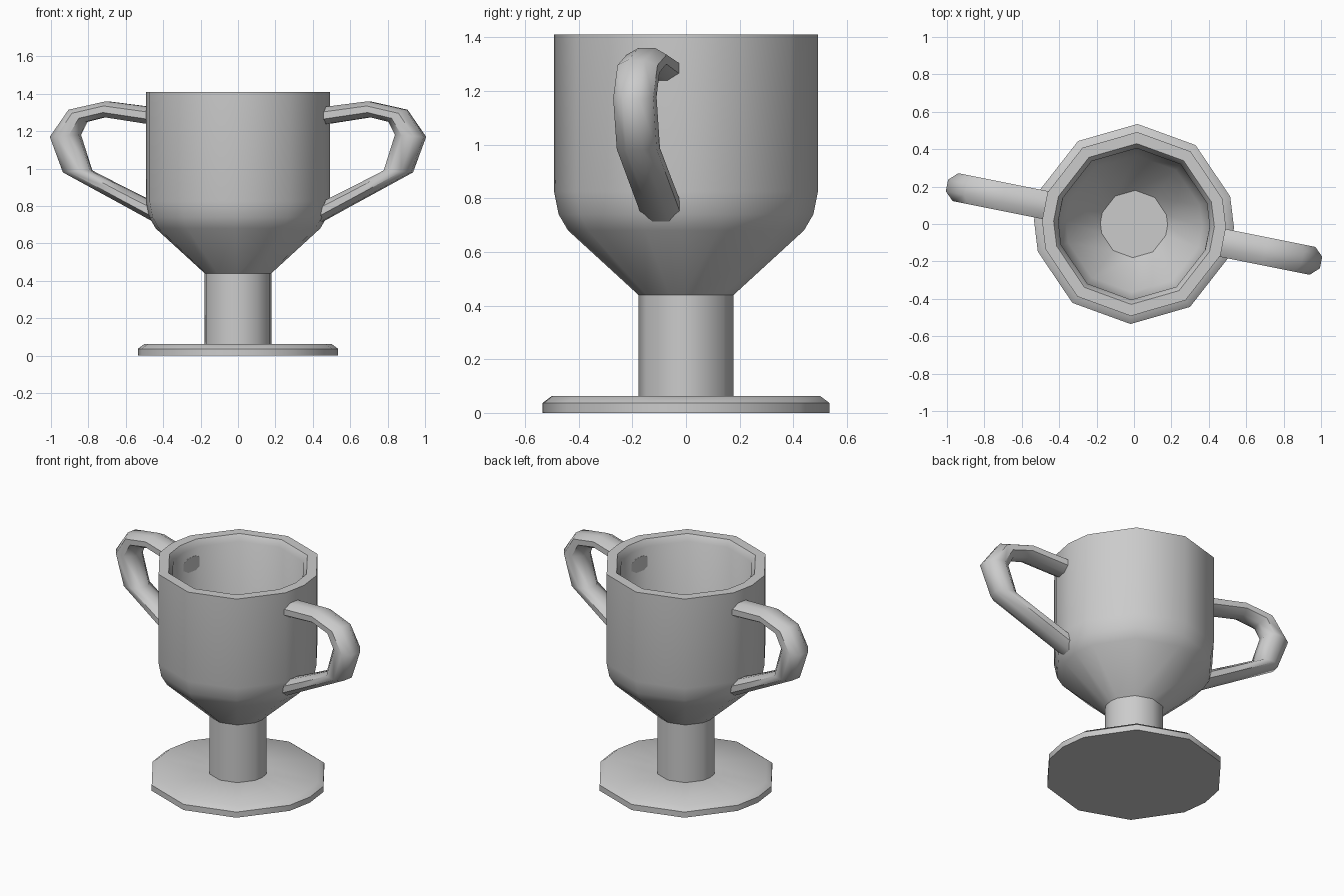
import bpy, bmesh
from math import sin, cos, pi, radians
from mathutils import Vector

if "Cube" in bpy.data.objects:
    bpy.data.objects.remove(bpy.data.objects["Cube"])


def finish(name, bm, angle):
    bmesh.ops.recalc_face_normals(bm, faces=bm.faces)
    mesh = bpy.data.meshes.new(name)
    bm.to_mesh(mesh)
    bm.free()
    ob = bpy.data.objects.new(name, mesh)
    bpy.context.collection.objects.link(ob)
    bpy.ops.object.select_all(action='DESELECT')
    ob.select_set(True)
    bpy.context.view_layer.objects.active = ob
    bpy.ops.object.shade_smooth_by_angle(angle=radians(angle))
    return ob


def skin(bm, rings):
    """Bridge successive vertex rings and cap both ends."""
    loops = [[bm.verts.new(p) for p in ring] for ring in rings]
    n = len(loops[0])
    for a, b in zip(loops, loops[1:]):
        for i in range(n):
            j = (i + 1) % n
            bm.faces.new((a[i], a[j], b[j], b[i]))
    bm.faces.new(loops[0])
    bm.faces.new(loops[-1])


# Ten-sided turning, with one extra point under each handle
angles = sorted([16 + 36 * k for k in range(10)] + [178, 358])


def lathe(name, profile):
    bm = bmesh.new()
    skin(bm, [[(r * cos(radians(a)), r * sin(radians(a)), z) for a in angles]
              for r, z in profile])
    return finish(name, bm, 42)


# Foot, stem and hollow bowl as one turned profile
lathe("cup_body", [
    (.535, 0), (.535, .037), (.50, .063), (.178, .063), (.178, .44),
    (.44, .68), (.475, .74), (.492, .825), (.492, 1.41),
    (.43, 1.41), (.405, 1.37), (.405, .80), (.365, .70), (.18, .50)])

# Handle: outer x, z and inner x, z of each section along the loop
sections = [
    (.39, 1.32, .39, 1.225), (.70, 1.36, .71, 1.275), (.90, 1.315, .81, 1.25),
    (1.0, 1.17, .845, 1.18), (.93, .98, .785, .99),
    (.60, .80, .61, .90), (.41, .695, .41, .80)]


def handle(name, turn):
    bm = bmesh.new()
    side = Vector((.2, .98, 0)) * .076
    rings = []
    for xo, zo, xi, zi in sections:
        outer = Vector((xo, -.10 - .2 * (xo - .47), zo))
        inner = Vector((xi, -.10 - .2 * (xi - .47), zi))
        mid, half = (outer + inner) / 2, (outer - inner) / 2
        ring = []
        for k in range(8):
            t = (k + .5) * pi / 4
            p = mid + half * (cos(t) / cos(pi / 8)) + side * (sin(t) / cos(pi / 8))
            ring.append((p.x * turn, p.y * turn, p.z))
        rings.append(ring)
    skin(bm, rings)
    finish(name, bm, 50)


# The second handle is the first turned half way round
handle("right_handle", 1)
handle("left_handle", -1)
